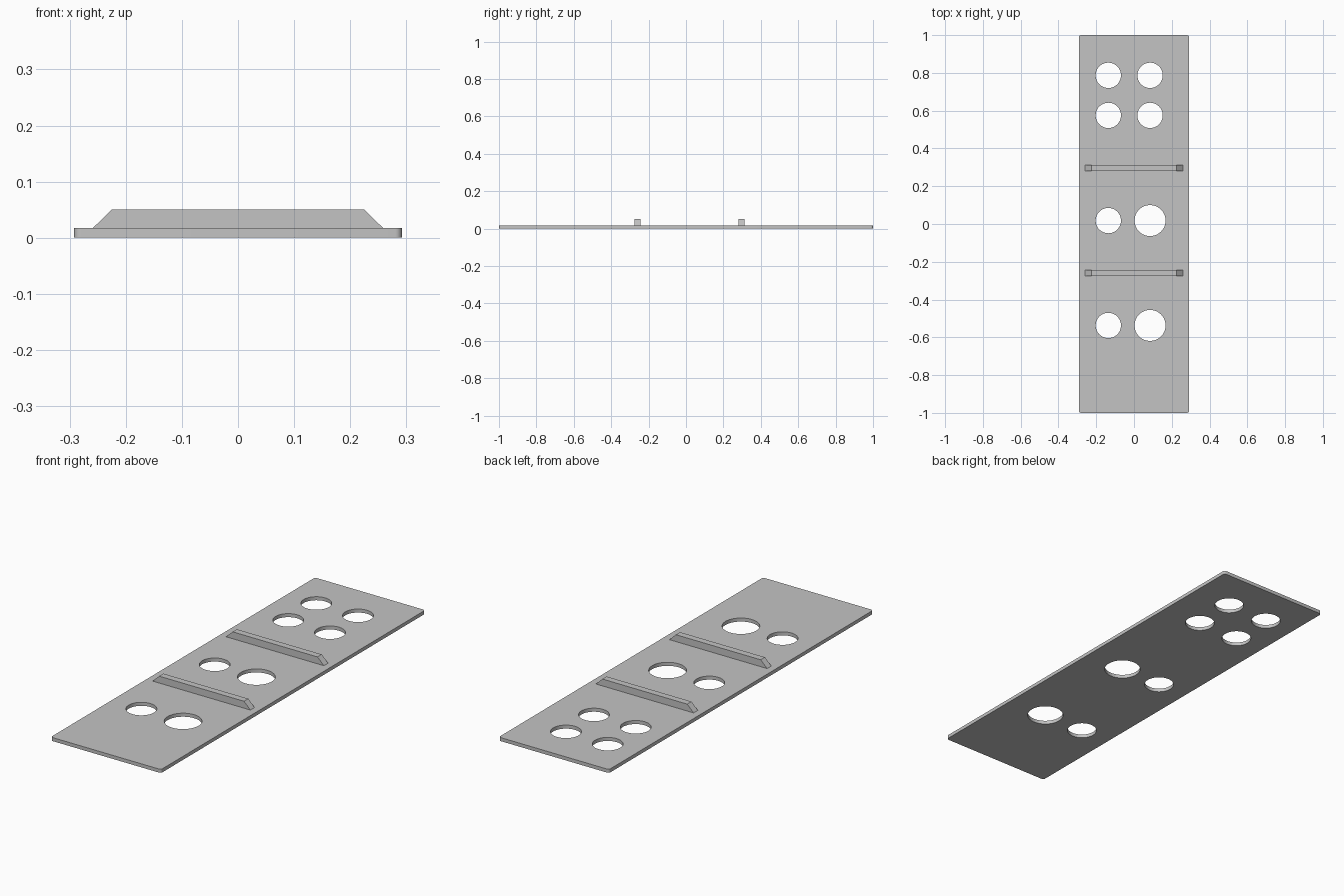
import bpy
import bmesh
from math import radians

cube = bpy.data.objects.get("Cube")
if cube:
    bpy.data.objects.remove(cube, do_unlink=True)

HALF_W, THICK, RIB_TOP = 0.292, 0.017, 0.05

grey = bpy.data.materials.new("light grey")
grey.use_nodes = True
colour = (0.55, 0.55, 0.55, 1)
grey.diffuse_color = colour
grey.node_tree.nodes["Principled BSDF"].inputs["Base Color"].default_value = colour


def make_object(name, bm):
    bmesh.ops.recalc_face_normals(bm, faces=bm.faces)
    mesh = bpy.data.meshes.new(name)
    bm.to_mesh(mesh)
    bm.free()
    mesh.materials.append(grey)
    obj = bpy.data.objects.new(name, mesh)
    bpy.context.collection.objects.link(obj)
    return obj


def select_only(obj):
    bpy.ops.object.select_all(action='DESELECT')
    obj.select_set(True)
    bpy.context.view_layer.objects.active = obj


# Base plate with rounded vertical corners
bm = bmesh.new()
bmesh.ops.create_cube(bm, size=1)
for v in bm.verts:
    v.co.x *= 2 * HALF_W
    v.co.y *= 2
    v.co.z = (v.co.z + 0.5) * THICK
uprights = [e for e in bm.edges if abs(e.verts[0].co.z - e.verts[1].co.z) > 0.01]
bmesh.ops.bevel(bm, geom=uprights, offset=0.012, segments=6, profile=0.5, affect='EDGES')
plate = make_object("base_plate", bm)

# Round through-holes: small ones on the right, small or large on the left
SMALL, LARGE = 0.067, 0.082
RIGHT_X, LEFT_X = -0.136, 0.085
for y, left_radius in [(0.787, SMALL), (0.575, SMALL), (0.018, LARGE), (-0.537, LARGE)]:
    for x, radius in [(RIGHT_X, SMALL), (LEFT_X, left_radius)]:
        bpy.ops.mesh.primitive_cylinder_add(vertices=64, radius=radius, depth=0.1, location=(x, y, 0))
        cutter = bpy.context.object
        cutter.name = "hole_cutter"
        cutter.hide_render = True
        cutter.data.materials.append(grey)
        cut = plate.modifiers.new("hole", 'BOOLEAN')
        cut.operation = 'DIFFERENCE'
        cut.solver = 'EXACT'
        cut.object = cutter
        select_only(plate)
        bpy.ops.object.modifier_apply(modifier=cut.name)
        bpy.data.objects.remove(cutter, do_unlink=True)
select_only(plate)
bpy.ops.object.shade_smooth_by_angle(angle=radians(30))


# Cross ribs with sloped ends
def rib(name, y):
    bm = bmesh.new()
    half_depth = 0.016
    outline = [(-0.259, THICK), (0.259, THICK), (0.225, RIB_TOP), (-0.225, RIB_TOP)]
    face = bm.faces.new([bm.verts.new((x, y - half_depth, z)) for x, z in outline])
    side = bmesh.ops.extrude_face_region(bm, geom=[face])["geom"]
    moved = [g for g in side if isinstance(g, bmesh.types.BMVert)]
    bmesh.ops.translate(bm, verts=moved, vec=(0, 2 * half_depth, 0))
    return make_object(name, bm)


rib("front_rib", -0.26)
rib("back_rib", 0.296)
